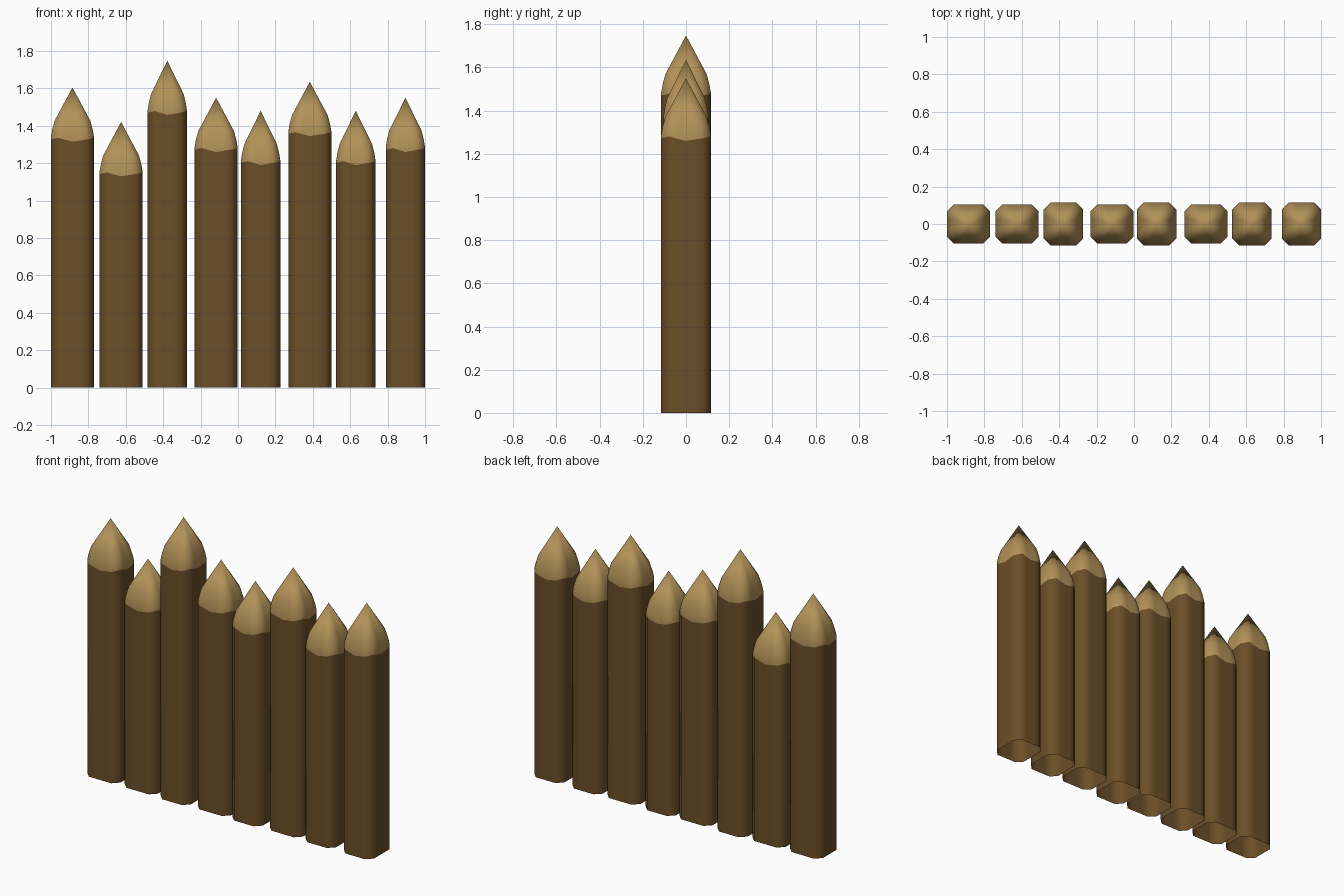
import bpy, bmesh

if "Cube" in bpy.data.objects:
    bpy.data.objects.remove(bpy.data.objects["Cube"])

def material(name, rgb):
    m = bpy.data.materials.new(name)
    m.diffuse_color = (*rgb, 1)
    m.use_nodes = True
    m.node_tree.nodes["Principled BSDF"].inputs["Base Color"].default_value = m.diffuse_color
    return m

BARK = material("dark bark", (0.147, 0.077, 0.021))
WOOD = material("cut wood", (0.440, 0.284, 0.097))

HX, HY, CH = 0.115, 0.105, 0.037      # half sizes and corner chamfer
SIDE = 5                              # points on each long side
JAG = [0.003, -0.008, -0.018, -0.012, -0.006]   # ragged bark edge

def outline():
    """Chamfered rectangle, counter-clockwise, with extra points per side."""
    c = [(-HX + CH, -HY), (HX - CH, -HY), (HX, -HY + CH), (HX, HY - CH),
         (HX - CH, HY), (-HX + CH, HY), (-HX, HY - CH), (-HX, -HY + CH)]
    pts = []
    for i in range(0, 8, 2):
        (ax, ay), (bx, by) = c[i], c[i + 1]
        for k in range(SIDE):
            t = k / (SIDE - 1)
            pts.append((ax + (bx - ax) * t, ay + (by - ay) * t))
    return pts

def stake(name, x, top, turned):
    bm = bmesh.new()
    pts = outline()
    if turned:                        # quarter turn
        pts = [(-py, px) for px, py in pts]
    n = len(pts)

    def ring(scale, height):
        return [bm.verts.new((px * scale, py * scale, height(i)))
                for i, (px, py) in enumerate(pts)]

    # open base, ragged bark edge, shoulder, upper taper
    rings = [ring(1, lambda i: 0),
             ring(1, lambda i: top - 0.272 + JAG[i % SIDE]),
             ring(1, lambda i: top - 0.264),
             ring(0.94, lambda i: top - 0.225),
             ring(0.83, lambda i: top - 0.178)]
    for r, (lo, hi) in enumerate(zip(rings, rings[1:])):
        for i in range(n):
            j = (i + 1) % n
            f = bm.faces.new((lo[i], lo[j], hi[j], hi[i]))
            f.material_index = 0 if r == 0 else 1
    # sharpened point
    apex = bm.verts.new((0, 0, top))
    for i in range(n):
        f = bm.faces.new((rings[-1][i], rings[-1][(i + 1) % n], apex))
        f.material_index = 1
    for f in bm.faces:
        f.smooth = True
    me = bpy.data.meshes.new(name)
    bm.to_mesh(me)
    bm.free()
    me.materials.append(BARK)
    me.materials.append(WOOD)
    ob = bpy.data.objects.new(name, me)
    ob.location.x = x
    bpy.context.collection.objects.link(ob)

# centre x, tip height, quarter turned
STAKES = [(-0.885, 1.605, False), (-0.625, 1.42, False), (-0.378, 1.748, True),
          (-0.117, 1.55, False), (0.121, 1.48, True), (0.384, 1.635, False),
          (0.63, 1.48, True), (0.895, 1.55, True)]
for k, s in enumerate(STAKES):
    stake(f"stake_{k + 1}", *s)
